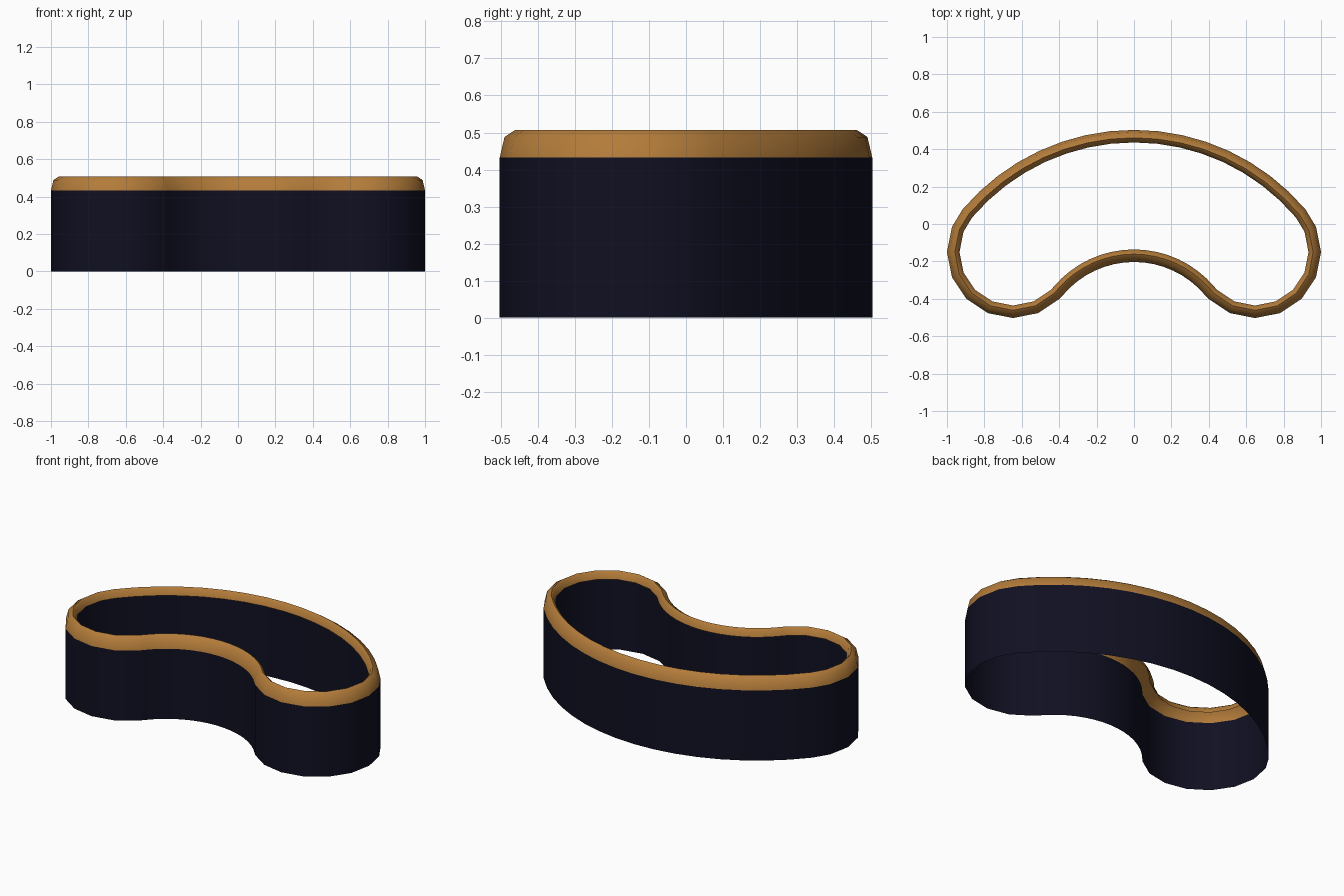
import bpy, bmesh, math

if "Cube" in bpy.data.objects:
    bpy.data.objects.remove(bpy.data.objects["Cube"])

# Kidney outline: two concentric arcs joined by round lobes
CY = -0.698            # centre of both arcs
OUTER, INNER = 1.201, 0.495
LOBE_X, LOBE_Y, LOBE_R = 0.647, -0.15, 0.353
SPREAD = math.atan2(LOBE_X, LOBE_Y - CY)   # half angle of the arcs
STEPS = 8


def material(name, rgb):
    m = bpy.data.materials.new(name)
    m.diffuse_color = (*rgb, 1)
    m.use_nodes = True
    m.node_tree.nodes["Principled BSDF"].inputs["Base Color"].default_value = m.diffuse_color
    return m


def outline(d):
    """Closed kidney outline, inset by d."""
    half = []
    for i in range(STEPS + 1):                       # back arc
        a = SPREAD * i / STEPS
        half.append(((OUTER - d) * math.sin(a), CY + (OUTER - d) * math.cos(a)))
    for deg in (22.5, 0, -22.5, -45, -67.5, -90, -112.5, -135):   # lobe
        a = math.radians(deg)
        half.append((LOBE_X + (LOBE_R - d) * math.cos(a),
                     LOBE_Y + (LOBE_R - d) * math.sin(a)))
    for i in range(STEPS, -1, -1):                   # front hollow
        a = SPREAD * i / STEPS
        half.append(((INNER + d) * math.sin(a), CY + (INNER + d) * math.cos(a)))
    return half + [(-x, y) for x, y in reversed(half[1:-1])]


def loft(name, profile, mat):
    """Sheet through outlines given as (inset, height)."""
    bm = bmesh.new()
    rings = [[bm.verts.new((x, y, z)) for x, y in outline(d)] for d, z in profile]
    n = len(rings[0])
    for a, b in zip(rings, rings[1:]):
        for i in range(n):
            j = (i + 1) % n
            # outline runs clockwise, so this order faces outward
            bm.faces.new((a[j], a[i], b[i], b[j]))
    mesh = bpy.data.meshes.new(name)
    bm.to_mesh(mesh)
    bm.free()
    mesh.materials.append(mat)
    ob = bpy.data.objects.new(name, mesh)
    bpy.context.collection.objects.link(ob)
    bpy.context.view_layer.objects.active = ob
    ob.select_set(True)
    bpy.ops.object.shade_smooth_by_angle(angle=math.radians(50))
    ob.select_set(False)
    return ob


navy = material("dark navy", (0.005, 0.005, 0.016))
gold = material("warm wood", (0.45, 0.2, 0.042))

# Thin open wall and the rounded rim that curls inward over it
loft("side_wall", [(0, 0), (0, 0.432)], navy)
loft("top_rim", [(0, 0.432), (0.013, 0.488), (0.042, 0.507),
                 (0.056, 0.495), (0.067, 0.462)], gold)
